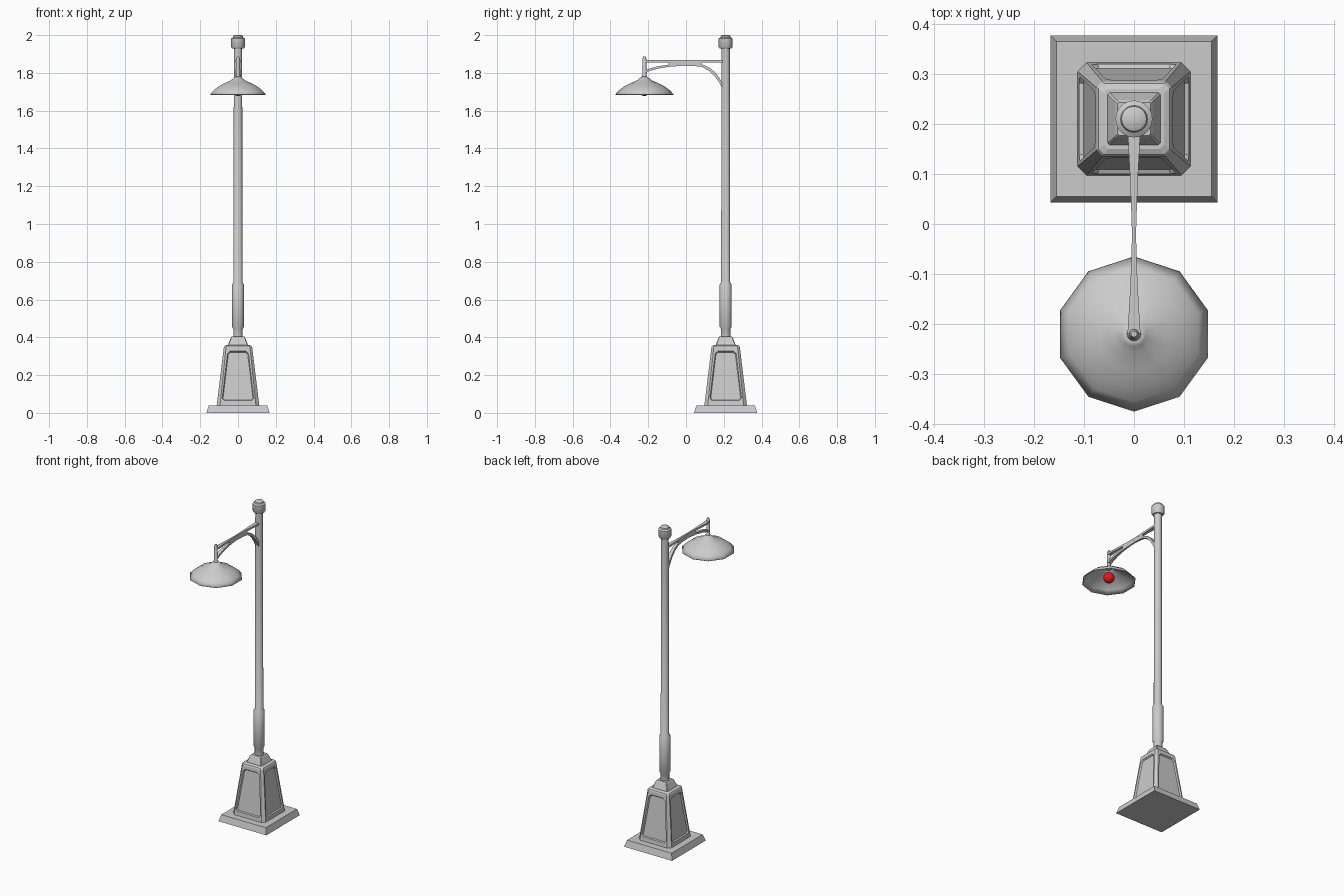
import bpy, bmesh
from math import sin, cos, pi, radians

if "Cube" in bpy.data.objects:
    bpy.data.objects.remove(bpy.data.objects["Cube"])

POLE_Y, LAMP_Y = 0.21, -0.22


def finish(bm, name, angle=None):
    bmesh.ops.recalc_face_normals(bm, faces=bm.faces)
    me = bpy.data.meshes.new(name)
    bm.to_mesh(me)
    bm.free()
    ob = bpy.data.objects.new(name, me)
    bpy.context.collection.objects.link(ob)
    if angle:
        bpy.ops.object.select_all(action='DESELECT')
        ob.select_set(True)
        bpy.context.view_layer.objects.active = ob
        bpy.ops.object.shade_smooth_by_angle(angle=radians(angle))
    return ob


def loft(bm, rings, caps=True):
    """Skin a list of equal-length point rings; returns the side faces."""
    vs = [[bm.verts.new(p) for p in r] for r in rings]
    n, sides = len(vs[0]), []
    for a, b in zip(vs, vs[1:]):
        for i in range(n):
            j = (i + 1) % n
            sides.append(bm.faces.new((a[i], a[j], b[j], b[i])))
    if caps:
        bm.faces.new(vs[0][::-1])
        bm.faces.new(vs[-1])
    return sides


def revolve(name, y, profile, sides=20, caps=True, angle=40):
    bm = bmesh.new()
    loft(bm, [[(r * cos(pi / 2 + 2 * pi * i / sides),
                y + r * sin(pi / 2 + 2 * pi * i / sides), z)
               for i in range(sides)] for r, z in profile], caps)
    return finish(bm, name, angle)


def square(h, c, z):
    """Square ring of half-width h with corners cut by c."""
    k = h - c
    pts = [(h, -k), (h, k), (k, h), (-k, h), (-h, k), (-h, -k), (-k, -h), (k, -h)]
    return [(x, POLE_Y + y, z) for x, y in pts]


# Ground plate
bm = bmesh.new()
plate = [(0.167, 0), (0.155, 0.04)]
loft(bm, [[(sx * h, POLE_Y + sy * h, z) for sx, sy in
           ((-1, -1), (1, -1), (1, 1), (-1, 1))] for h, z in plate])
finish(bm, "base_plate")

# Tapered pedestal with four recessed panels
bm = bmesh.new()
sides = loft(bm, [square(0.113, 0.018, 0.038), square(0.075, 0.012, 0.348),
                  square(0.071, 0.011, 0.355), square(0.060, 0.008, 0.360)])
bmesh.ops.recalc_face_normals(bm, faces=bm.faces)
panels = sides[0:8:2]
bmesh.ops.inset_individual(bm, faces=panels, thickness=0.013)
corners = []
for f in panels:
    n = f.normal.copy()
    n.z = 0
    n.normalize()
    for v in f.verts:
        if v.co.z < 0.2:
            v.co.z += 0.018
            v.co += n * (-0.018 * 0.1226)
        else:
            v.co.z -= 0.012
            v.co += n * (0.012 * 0.1226)
        corners.append(v)
marks = [f.calc_center_median() for f in panels]
bmesh.ops.bevel(bm, geom=corners, offset=0.013, segments=1, affect='VERTICES')
bm.faces.ensure_lookup_table()
panels = [min(bm.faces, key=lambda f: (f.calc_center_median() - m).length) for m in marks]
bmesh.ops.inset_individual(bm, faces=panels, thickness=0.005, depth=-0.008)
finish(bm, "pedestal")

# Pedestal cap
bm = bmesh.new()
loft(bm, [square(0.054, 0.004, 0.355), square(0.051, 0.004, 0.365),
          square(0.038, 0.003, 0.398), square(0.033, 0.003, 0.405)])
finish(bm, "pedestal_cap")

# Pole with neck, sleeve and top collar
revolve("pole", POLE_Y, [
    (0.025, 0.40), (0.025, 0.445), (0.032, 0.457), (0.032, 0.68), (0.024, 0.692),
    (0.022, 1.93)])
revolve("pole_collar", POLE_Y, [
    (0.030, 1.928), (0.037, 1.938), (0.037, 1.982), (0.027, 1.988),
    (0.025, 1.996), (0.018, 2.0)])


def half_width(y):
    return 0.004 + 0.009 * min(1, abs(y + 0.02) / 0.2) ** 1.5


def strip(name, pts):
    """Side profile (y, bottom z, top z) given the arm's waisted width."""
    bm = bmesh.new()
    loft(bm, [[(-half_width(y), y, lo), (half_width(y), y, lo),
               (half_width(y), y, hi), (-half_width(y), y, hi)]
              for y, lo, hi in pts])
    return finish(bm, name)


# Arm: straight top bar and arched brace
strip("arm_bar", [(y, 1.856, 1.868) for y in
                  (-0.22, -0.15, -0.09, -0.02, 0.085, 0.14, 0.195)])
strip("arm_brace", [
    (-0.22, 1.798, 1.812), (-0.195, 1.809, 1.822), (-0.15, 1.822, 1.835),
    (-0.095, 1.831, 1.843), (-0.09, 1.832, 1.858), (-0.02, 1.838, 1.858),
    (0.05, 1.836, 1.858), (0.08, 1.832, 1.858), (0.085, 1.831, 1.846),
    (0.125, 1.809, 1.827), (0.155, 1.779, 1.802), (0.178, 1.745, 1.772),
    (0.192, 1.718, 1.748)])

# Hanging rod
revolve("lamp_rod", LAMP_Y, [
    (0.014, 1.765), (0.014, 1.782), (0.010, 1.79), (0.010, 1.875), (0.006, 1.887)], 12)

# Ten-sided bell shade
shade = revolve("lamp_shade", LAMP_Y, [
    (0.155, 1.686), (0.135, 1.708), (0.108, 1.728), (0.075, 1.745),
    (0.040, 1.760), (0.025, 1.772), (0.014, 1.780)], 10, False, 50)
solid = shade.modifiers.new("thickness", 'SOLIDIFY')
solid.thickness = 0.004

# Red bulb
bm = bmesh.new()
bmesh.ops.create_uvsphere(bm, u_segments=20, v_segments=12, radius=0.032)
bmesh.ops.translate(bm, verts=bm.verts, vec=(0, LAMP_Y, 1.71))
bulb = finish(bm, "bulb", 60)
red = bpy.data.materials.new("red_glass")
red.diffuse_color = (0.8, 0.01, 0.01, 1)
red.use_nodes = True
red.node_tree.nodes["Principled BSDF"].inputs["Base Color"].default_value = red.diffuse_color
bulb.data.materials.append(red)
